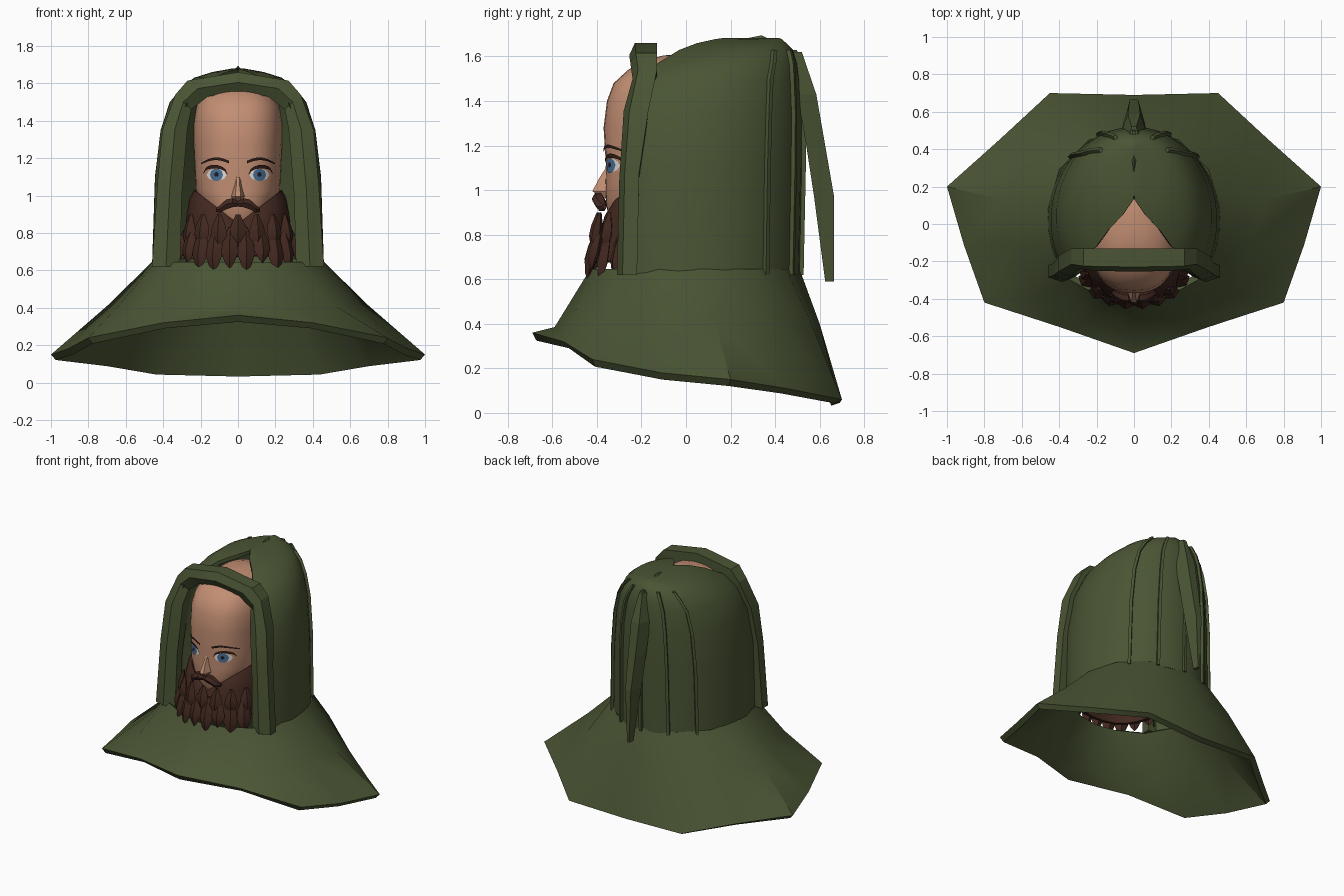
import bpy, bmesh
from math import sin, cos, pi, radians, sqrt
from mathutils import Vector

if "Cube" in bpy.data.objects:
    bpy.data.objects.remove(bpy.data.objects["Cube"])


def material(name, rgb):
    m = bpy.data.materials.new(name)
    m.use_nodes = True
    m.diffuse_color = (*rgb, 1)
    bsdf = m.node_tree.nodes["Principled BSDF"]
    bsdf.inputs["Base Color"].default_value = (*rgb, 1)
    bsdf.inputs["Roughness"].default_value = 0.9
    return m


GREEN = material("olive cloth", (0.068, 0.09, 0.034))
SKIN = material("skin", (0.54, 0.27, 0.17))
BROWN = material("beard brown", (0.055, 0.021, 0.014))
DARK = material("brow dark brown", (0.03, 0.013, 0.009))
WHITE = material("eye white", (0.75, 0.72, 0.7))
BLUE = material("iris blue", (0.07, 0.16, 0.3))
BLACK = material("pupil", (0.01, 0.012, 0.02))


def loft(name, rings, mat, closed=True, caps=True, thick=0, angle=35):
    """Skin a list of equal-length point rings into one mesh."""
    bm = bmesh.new()
    grid = [[bm.verts.new(p) for p in r] for r in rings]
    n = len(rings[0])
    for a, b in zip(grid, grid[1:]):
        for i in range(n if closed else n - 1):
            j = (i + 1) % n
            bm.faces.new((a[i], a[j], b[j], b[i]))
    if closed and caps:
        bm.faces.new(grid[0])
        bm.faces.new(grid[-1])
    bmesh.ops.remove_doubles(bm, verts=bm.verts, dist=0.0005)
    bmesh.ops.recalc_face_normals(bm, faces=bm.faces)
    me = bpy.data.meshes.new(name)
    bm.to_mesh(me)
    bm.free()
    me.materials.append(mat)
    ob = bpy.data.objects.new(name, me)
    bpy.context.collection.objects.link(ob)
    bpy.ops.object.select_all(action="DESELECT")
    ob.select_set(True)
    bpy.context.view_layer.objects.active = ob
    if thick:
        mod = ob.modifiers.new("thickness", "SOLIDIFY")
        mod.thickness, mod.offset = thick, -1
        bpy.ops.object.modifier_apply(modifier=mod.name)
    if angle:
        bpy.ops.object.shade_smooth_by_angle(angle=radians(angle))
    return ob


def mirror_ring(half):
    """Complete a half outline that starts and ends on x = 0."""
    return half + [(-x, y, z) for x, y, z in half[-2:0:-1]]


# Shoulder cape: neck, fold and hem outlines
neck = [(0, -.43), (.16, -.40), (.34, -.30), (.44, -.12), (.46, .08), (.40, .29), (.24, .45), (0, .51)]
fold = [(0, -.59, .385), (.25, -.53, .39), (.52, -.39, .41), (.63, -.1, .42),
        (.7, .13, .41), (.54, .37, .41), (.34, .56, .41), (0, .6, .4)]
hem = [(0, -.69, .36), (.4, -.55, .32), (.8, -.42, .24), (.91, -.11, .18),
       (1, .2, .15), (.72, .45, .11), (.45, .7, .06), (0, .69, .045)]
loft("shoulder_cape", [mirror_ring([(x, y, .645) for x, y in neck]), mirror_ring(fold), mirror_ring(hem)],
     GREEN, caps=False, thick=.04, angle=40)

# Hood shell: height, half width, centre y, depth, angle where the opening starts
hood = [(.62, .46, .02, .49, -33), (1.1, .445, .02, .5, -31), (1.35, .415, .04, .48, -30),
        (1.5, .365, .08, .43, -34), (1.57, .31, .14, .36, -48), (1.63, .235, .2, .28, -55),
        (1.66, .14, .24, .21, -65), (1.678, .04, .28, .15, -85), (1.682, 0, .29, .13, -90)]


def hood_point(ring, a, out=0):
    z, w, cy, b, _ = ring
    return Vector((w * cos(a), cy + b * sin(a), z)) + out * Vector((cos(a), sin(a), 0))


STEPS = 28
rings = []
for r in hood:
    s = radians(r[4])
    rings.append([hood_point(r, s + (pi - 2 * s) * i / STEPS) for i in range(STEPS + 1)])
loft("hood", rings, GREEN, closed=False, thick=.025, angle=45)

# Seams down the back of the hood
for k, deg in enumerate((43, 66, 90, 114, 137)):
    a = radians(deg)
    side = Vector((-sin(a), cos(a), 0)) * .01
    path = []
    for r in hood[:6]:
        p, q = hood_point(r, a, -.02), hood_point(r, a, .018)
        path.append([p - side, q - side, q + side, p + side])
    loft(f"hood_seam_{k + 1}", path, GREEN, angle=0)

# Hanging tail of the hood: inner y, outer y, height, half width
tail = [(.47, .52, 1.62, .025), (.50, .585, 1.43, .065), (.54, .625, 1.2, .058),
        (.575, .665, .97, .045), (.625, .665, .59, .015)]
loft("hood_tail", [[(w, a, z), (w * .5, b, z), (-w * .5, b, z), (-w, a, z)] for a, b, z, w in tail],
     GREEN, angle=0)

# Small pinch at the end of the crown slit
loft("crown_pinch", [[(-w, y, 1.655), (0, y, z), (w, y, 1.655)]
                     for y, z, w in ((.19, 1.665, .012), (.34, 1.695, .03), (.38, 1.675, .012))], GREEN, angle=0)

# Thick front band: inner x, z, outer x, z, front y, back y
band = [(.31, .62, .46, .62, -.31, -.22), (.30, 1.0, .43, 1.08, -.30, -.21),
        (.27, 1.36, .405, 1.35, -.28, -.17), (.25, 1.46, .335, 1.54, -.24, -.13),
        (.16, 1.53, .27, 1.615, -.25, -.13), (0, 1.55, 0, 1.66, -.255, -.13)]


def band_section(s, m):
    xi, zi, xo, zo, f, k = s
    xm, zm = (xi + xo) / 2, (zi + zo) / 2
    return [(m * xo, k, zo), (m * xo, f + .025, zo), (m * xm, f, zm), (m * xi, f + .03, zi), (m * xi, k, zi)]


loft("hood_front_band", [band_section(s, 1) for s in band] + [band_section(s, -1) for s in band[-2::-1]],
     GREEN, angle=20)

# Inner lining beside the face
for m, label in ((1, "left"), (-1, "right")):
    loft(f"hood_lining_{label}", [[(m * .22, -.06, z), (m * x, -.23, z)]
                                  for z, x in ((.66, .37), (1.0, .36), (1.36, .33), (1.5, .28))],
         GREEN, closed=False, thick=.01)

# Head: height, half width, front y, back y
head = [(.8, .06, -.3, -.05), (.86, .13, -.345, .05), (.95, .19, -.36, .15), (1.03, .225, -.362, .22),
        (1.12, .23, -.36, .27), (1.28, .238, -.37, .3), (1.4, .238, -.355, .3), (1.48, .222, -.325, .29),
        (1.54, .19, -.26, .26), (1.58, .14, -.19, .2), (1.605, .07, -.1, .12), (1.61, .01, -.02, .04)]
POW = 2.5


def oval(z, w, f, k, n=36):
    pts = []
    for i in range(n):
        c, s = cos(2 * pi * i / n), sin(2 * pi * i / n)
        x = w * abs(c) ** (2 / POW) * (1 if c > 0 else -1)
        y = (k - f) / 2 * abs(s) ** (2 / POW) * (1 if s > 0 else -1)
        pts.append((x, (f + k) / 2 + y, z))
    return pts


def face_y(x, z):
    for a, b in zip(head, head[1:]):
        if a[0] <= z <= b[0]:
            t = (z - a[0]) / (b[0] - a[0])
            _, w, f, k = [p + (q - p) * t for p, q in zip(a, b)]
            return (f + k) / 2 - (k - f) / 2 * max(0, 1 - abs(x / w) ** POW) ** (1 / POW)
    return -.3


loft("head", [oval(*r) for r in head], SKIN, angle=60)

# Nose
loft("nose", [[(-w, -.34, z), (-w * .35, y, z), (w * .35, y, z), (w, -.34, z)]
              for z, y, w in ((.965, -.375, .03), (.995, -.42, .042), (1.05, -.392, .026), (1.1, -.36, .018))],
     SKIN, angle=30)


def plate(name, x0, x1, low, high, mat, off):
    """Thin strip that follows the face between two curves of t in 0..1."""
    rows = []
    for i in range(11):
        t = i / 10
        x = x0 + (x1 - x0) * t
        rows.append([(x, face_y(x, z) - off, z) for z in (low(t), high(t))])
    loft(name, rows, mat, closed=False)


def bump(t):
    return sqrt(max(0, 1 - (2 * t - 1) ** 2))


# Eyes and brows
for m, label in ((1, "left"), (-1, "right")):
    plate(f"eye_white_{label}", m * .062, m * .168, lambda t: 1.11 - .03 * bump(t), lambda t: 1.11 + .033 * bump(t), WHITE, .003)
    plate(f"iris_{label}", m * .08, m * .15, lambda t: 1.112 - .035 * bump(t), lambda t: 1.112 + .031 * bump(t), BLUE, .005)
    plate(f"pupil_{label}", m * .103, m * .127, lambda t: 1.113 - .012 * bump(t), lambda t: 1.113 + .012 * bump(t), BLACK, .007)
    plate(f"lash_{label}", m * .055, m * .185, lambda t: 1.108 + .033 * bump(t) + .008 * t,
          lambda t: 1.112 + .047 * bump(t) + .01 * t, DARK, .008)
    plate(f"brow_{label}", m * .048, m * .198, lambda t: 1.172 + .02 * sin(pi * t) - .005 * t,
          lambda t: 1.186 + .024 * sin(pi * t) - .012 * t, DARK, .009)


# Beard body wrapping the jaw
def beard_point(a, u):
    s = sin(a)
    top = .85 + .18 * abs(s)
    w, b = .235 + .07 * sqrt(u), .318 + .05 * u
    x = w * s
    y = -.05 - b * max(0, 1 - abs(s) ** POW) ** (1 / POW)
    if u == 0:
        y = min(face_y(x * .96, top) - .004, -.05)
    return Vector((x, y, top + (.68 - top) * u))


loft("beard", [[beard_point(radians(-90 + 6 * i), u) for i in range(31)] for u in (0, .12, .35, .65, 1)],
     BROWN, closed=False, thick=.03)


# Pointed beard locks in two staggered rows
def lock(name, deg, z0, z1, width, flare):
    a = radians(deg)
    s = sin(a)
    rad = max(0, 1 - abs(s) ** POW) ** (1 / POW)
    base = Vector((.29 * s, -.05 - .345 * rad, 0))
    out = Vector((s * .7, -max(.3, rad), 0)).normalized()
    side = Vector((-out.y, out.x, 0))
    rows = []
    for t, w, o in ((0, .25, .0), (.35, .85, .5), (.62, 1, .8), (.85, .55, 1), (1, .05, 1)):
        p = base + out * flare * o + Vector((0, 0, z0 + (z1 - z0) * t))
        h = width * w
        rows.append([p - side * h, p + out * h * .55, p + side * h, p - out * h * .6])
    loft(name, rows, BROWN, angle=25)


tips = (.65, .64, .6, .59, .61, .59, .64, .58, .6, .65)
for i, tip in enumerate(tips):
    lock(f"beard_lock_{i + 1}", -72 + 16 * i, .83, tip, .046, .045)
for i in range(7):
    lock(f"upper_beard_lock_{i + 1}", -60 + 20 * i, .9, .71 + .02 * (i % 2), .045, .02)

# Moustache halves: x, y, z, half height
stache = [(0, -.39, .955, .016), (.03, -.395, .962, .028), (.065, -.39, .952, .03),
          (.095, -.378, .928, .024), (.118, -.365, .925, .01)]
for m, label in ((1, "left"), (-1, "right")):
    loft(f"moustache_{label}", [[(m * x, y + h * cos(k * pi / 3), z + h * sin(k * pi / 3)) for k in range(6)]
                                for x, y, z, h in stache], BROWN, angle=35)
